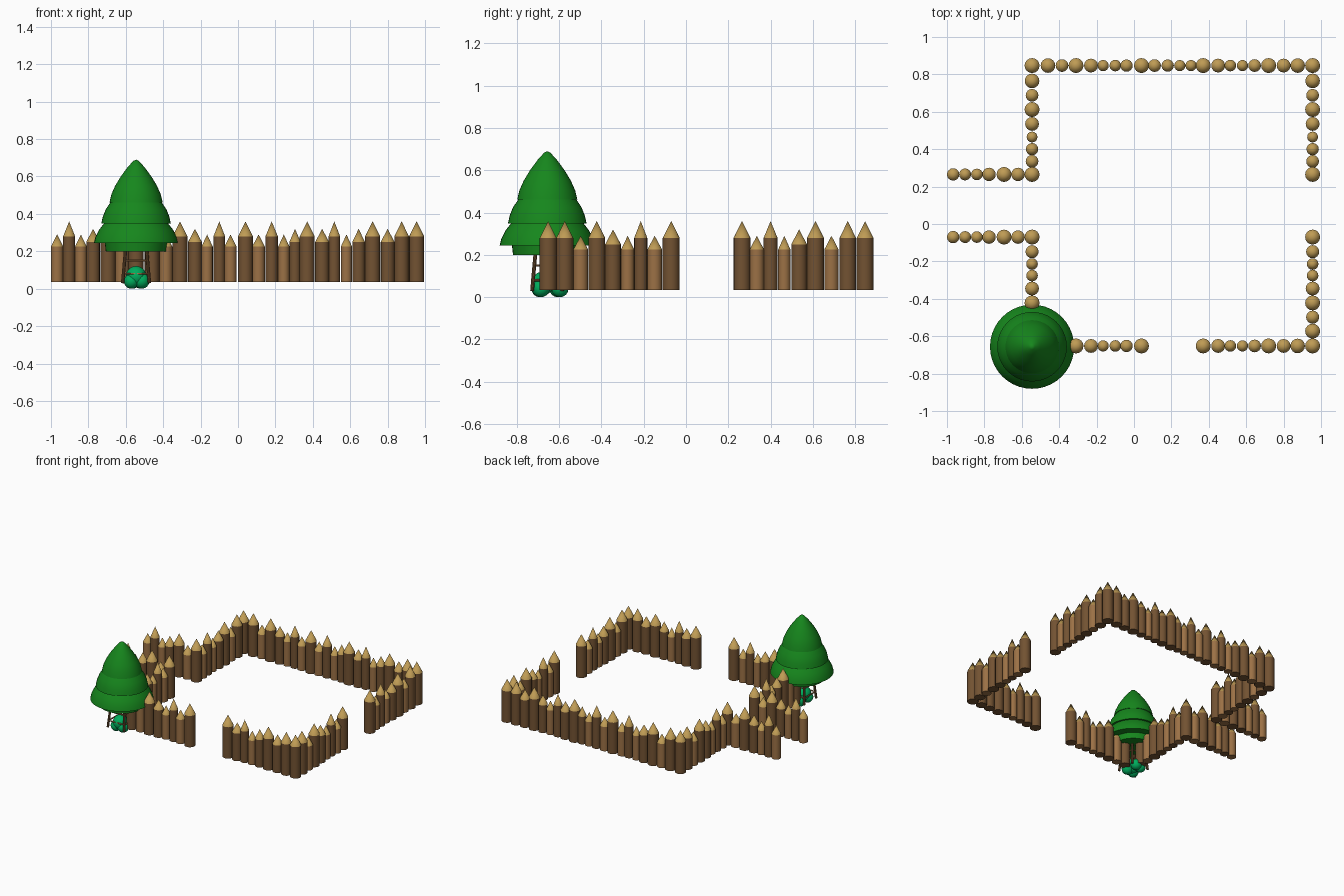
import bpy, bmesh, math
from mathutils import Vector, Matrix

if "Cube" in bpy.data.objects:
    bpy.data.objects.remove(bpy.data.objects["Cube"])


def material(name, rgb):
    m = bpy.data.materials.new(name)
    m.diffuse_color = (*rgb, 1)
    m.use_nodes = True
    m.node_tree.nodes["Principled BSDF"].inputs["Base Color"].default_value = m.diffuse_color
    return m


DARK = material("dark_wood", (0.17, 0.085, 0.032))
LIGHT = material("light_wood", (0.33, 0.165, 0.06))
CUT = material("cut_wood", (0.52, 0.33, 0.09))
GREEN = material("pine_green", (0.008, 0.24, 0.012))
LEAF = material("bush_green", (0.0, 0.42, 0.11))


def finish(bm, name, mats):
    bmesh.ops.recalc_face_normals(bm, faces=bm.faces)
    me = bpy.data.meshes.new(name)
    bm.to_mesh(me)
    bm.free()
    for m in mats:
        me.materials.append(m)
    ob = bpy.data.objects.new(name, me)
    bpy.context.collection.objects.link(ob)
    bpy.context.view_layer.objects.active = ob
    ob.select_set(True)
    bpy.ops.object.shade_smooth_by_angle(angle=math.radians(35))
    ob.select_set(False)
    return ob


def cone(bm, r1, r2, a, b, mat=0, sides=16, caps=True):
    a, b = Vector(a), Vector(b)
    d = b - a
    mx = Matrix.Translation((a + b) / 2) @ d.to_track_quat('Z', 'Y').to_matrix().to_4x4()
    vs = bmesh.ops.create_cone(bm, cap_ends=caps, segments=sides, radius1=r1,
                               radius2=r2, depth=d.length, matrix=mx)["verts"]
    for f in {f for v in vs for f in v.link_faces}:
        f.material_index = mat


# Post kinds: shoulder height, tip height, wood slot
KIND = {"T": (0.28, 0.36, 0), "M": (0.25, 0.32, 0), "S": (0.225, 0.29, 1)}
BASE = 0.035


def wall(name, posts):
    bm = bmesh.new()
    for x, y, r, k in posts:
        shoulder, tip, wood = KIND[k]
        cone(bm, r, r, (x, y, BASE), (x, y, shoulder), wood)
        cone(bm, r, 0, (x, y, shoulder), (x, y, tip), 2, caps=False)
    return finish(bm, name, [DARK, LIGHT, CUT])


# Runs of posts: position along the wall, radius, kind
LONG_A = [(-.46, .039, "T"), (-.385, .034, "S"), (-.31, .04, "T"), (-.23, .037, "M"),
          (-.165, .03, "S"), (-.10, .031, "T"), (-.04, .033, "S"), (.04, .04, "T")]
LONG_GAP = [(.11, .034, "S"), (.18, .033, "T"), (.245, .03, "S"), (.305, .03, "M")]
LONG_B = [(.37, .04, "T"), (.45, .037, "M"), (.515, .031, "T"), (.58, .03, "S"),
          (.645, .034, "M"), (.72, .04, "T"), (.80, .037, "M"), (.875, .039, "T")]
SIDE_FRONT = [(-.573, .04, "T"), (-.498, .035, "S"), (-.422, .04, "T"), (-.345, .037, "M"),
              (-.276, .031, "S"), (-.214, .031, "T"), (-.148, .035, "S"), (-.07, .04, "T")]
SIDE_BACK = [(.265, .04, "T"), (.335, .034, "S"), (.40, .033, "T"), (.465, .029, "S"),
             (.535, .037, "M"), (.612, .04, "T"), (.688, .034, "S"), (.765, .039, "T")]
STUB = [(-.967, .033, "S"), (-.903, .032, "T"), (-.84, .031, "S"), (-.775, .036, "M"),
        (-.695, .04, "T"), (-.62, .036, "S")]
XL, XR, YF, YB = -.545, .955, -.652, .847


def along_x(run, y):
    return [(p, y, r, k) for p, r, k in run]


def along_y(run, x):
    return [(x, p, r, k) for p, r, k in run]


wall("front_wall", along_x(LONG_A + LONG_B, YF))
wall("back_wall", along_x(LONG_A + LONG_GAP + LONG_B, YB))
for side, x in (("left", XL), ("right", XR)):
    wall(side + "_wall_front", along_y(SIDE_FRONT, x))
    wall(side + "_wall_back", along_y(SIDE_BACK, x))
wall("gate_wing_front", along_x(STUB, -.07))
wall("gate_wing_back", along_x(STUB, .265))
wall("corner_posts", [(x, y, .04, "T") for x, y in ((XL, YB), (XR, YB), (XR, YF))])

# Tree canopy: tiered lathe profile
TX, TY = -.545, -.656
profile = [(0, .20), (.162, .20), (.167, .245), (.225, .245), (.218, .275), (.198, .315),
           (.172, .348), (.186, .348), (.178, .385), (.162, .425), (.137, .462),
           (.142, .462), (.132, .505), (.112, .55), (.082, .60), (.045, .65), (.015, .683), (0, .69)]
bm = bmesh.new()
vs = [bm.verts.new((r, 0, z)) for r, z in profile]
es = [bm.edges.new(p) for p in zip(vs, vs[1:])]
bmesh.ops.spin(bm, geom=vs + es, cent=(0, 0, 0), axis=(0, 0, 1), angle=math.tau, steps=40)
bmesh.ops.remove_doubles(bm, verts=bm.verts, dist=1e-5)
bmesh.ops.translate(bm, verts=bm.verts, vec=(TX, TY, 0))
finish(bm, "tree_canopy", [GREEN])

# Splayed legs under the canopy, with rungs on each side
bm = bmesh.new()
for sx, sy in ((-1, -1), (1, -1), (1, 1), (-1, 1)):
    cone(bm, .009, .009, (TX + sx * .072, TY + sy * .072, .03),
         (TX + sx * .055, TY + sy * .055, .22), 0, 10)
    for z in (.08, .15):
        s = .072 - (z - .03) * .09
        cone(bm, .005, .005, (TX + sx * s, TY + sy * s, z),
             (TX - sy * s, TY + sx * s, z), 1, 8)
finish(bm, "tree_frame", [DARK, LIGHT])

# Bush at the foot: cluster of balls
bm = bmesh.new()
for dx, dy, z, r in ((0, -.02, .066, .055), (-.025, -.035, .04, .04), (.03, -.03, .042, .042),
                     (.025, .06, .04, .04), (-.02, .05, .04, .04)):
    bmesh.ops.create_uvsphere(bm, u_segments=20, v_segments=12, radius=r,
                              matrix=Matrix.Translation((TX + dx, TY + dy, z)))
finish(bm, "bush", [LEAF])
